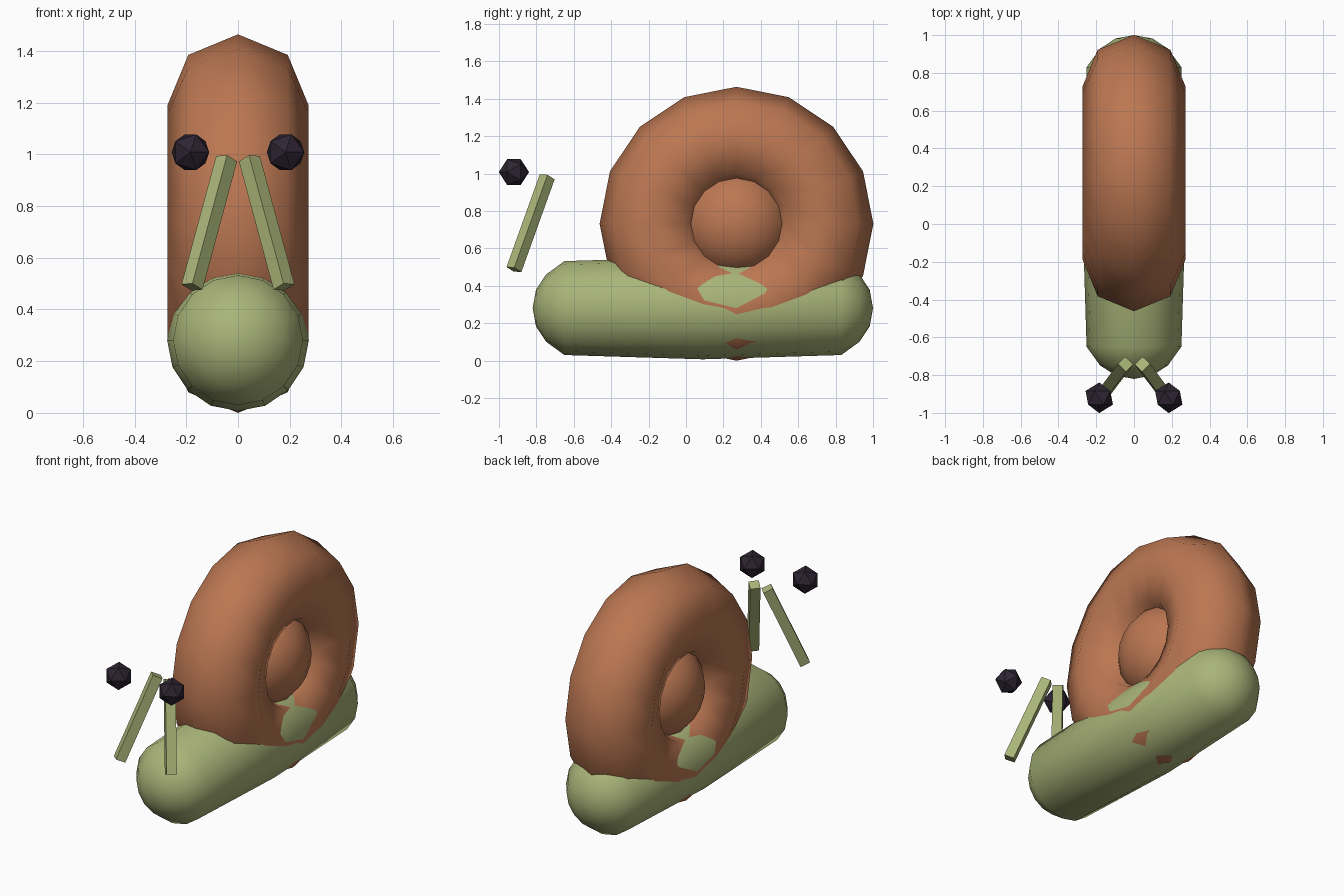
import bpy, bmesh, math
from mathutils import Vector, Matrix

cube = bpy.data.objects.get("Cube")
if cube:
    bpy.data.objects.remove(cube, do_unlink=True)


def material(name, colour):
    mat = bpy.data.materials.new(name)
    mat.use_nodes = True
    rgba = (*colour, 1.0)
    mat.diffuse_color = rgba
    mat.node_tree.nodes["Principled BSDF"].inputs["Base Color"].default_value = rgba
    return mat


def add_object(name, bm, mat, smooth):
    bmesh.ops.recalc_face_normals(bm, faces=bm.faces)
    for face in bm.faces:
        face.smooth = smooth
    mesh = bpy.data.meshes.new(name)
    bm.to_mesh(mesh)
    bm.free()
    mesh.materials.append(mat)
    obj = bpy.data.objects.new(name, mesh)
    bpy.context.collection.objects.link(obj)
    return obj


def spin_profile(bm, points, axis, centre, steps):
    """Revolve a chain of points, closed if first and last match."""
    verts = [bm.verts.new(p) for p in points]
    edges = [bm.edges.new(pair) for pair in zip(verts, verts[1:])]
    bmesh.ops.spin(bm, geom=verts + edges, cent=centre, axis=axis,
                   angle=math.tau, steps=steps, use_duplicate=False)
    bmesh.ops.remove_doubles(bm, verts=bm.verts, dist=0.0005)


green = material("soft green", (0.40, 0.46, 0.19))
brown = material("shell brown", (0.50, 0.185, 0.085))
dark = material("dark plum", (0.027, 0.018, 0.032))

# Body: long capsule, slightly swollen in the middle
BODY_MID, BODY_Z = 0.09, 0.281
half = [(-0.91, 0.0), (-0.892, 0.098), (-0.838, 0.18), (-0.74, 0.251)]
chain = half + [(0, 0.274)] + [(-y, r) for y, r in reversed(half)]
bm = bmesh.new()
spin_profile(bm, [(0, BODY_MID + y, BODY_Z + r) for y, r in chain],
             (0, 1, 0), (0, 0, BODY_Z), 16)
add_object("body", bm, green, True)

# Shell: upright ring with a rounded plug in its hole
CENTRE = Vector((0, 0.27, 0.732))
MAJOR, MINOR = 0.46, 0.272
section = []
for i in range(9):
    a = math.tau * i / 8
    section.append(CENTRE + Vector((MINOR * math.sin(a), 0, MAJOR + MINOR * math.cos(a))))
bm = bmesh.new()
spin_profile(bm, section, (1, 0, 0), CENTRE, 16)
add_object("shell_ring", bm, brown, True)

bm = bmesh.new()
bmesh.ops.create_uvsphere(
    bm, u_segments=16, v_segments=10, radius=1,
    matrix=Matrix.Translation(CENTRE) @ Matrix.Diagonal((0.25, 0.292, 0.292, 1))
    @ Matrix.Rotation(math.pi / 2, 4, "Y"))
add_object("shell_centre", bm, brown, True)

# Eye stalks and eyes, mirrored
for side, label in ((1, "left"), (-1, "right")):
    low = Vector((side * 0.178, -0.92, 0.487))
    high = Vector((side * 0.044, -0.742, 0.983))
    axis = high - low
    turn = Vector((0, 0, 1)).rotation_difference(axis).to_matrix().to_4x4()
    bm = bmesh.new()
    bmesh.ops.create_cone(bm, cap_ends=True, segments=4, radius1=0.042, radius2=0.042,
                          depth=axis.length,
                          matrix=Matrix.Translation((low + high) / 2) @ turn)
    add_object(label + "_eye_stalk", bm, green, False)

    bm = bmesh.new()
    bmesh.ops.create_icosphere(
        bm, subdivisions=1, radius=0.081,
        matrix=Matrix.Translation((side * 0.184, -0.92, 1.008))
        @ Matrix.Rotation(math.pi / 2, 4, "X"))
    add_object(label + "_eye", bm, dark, False)
